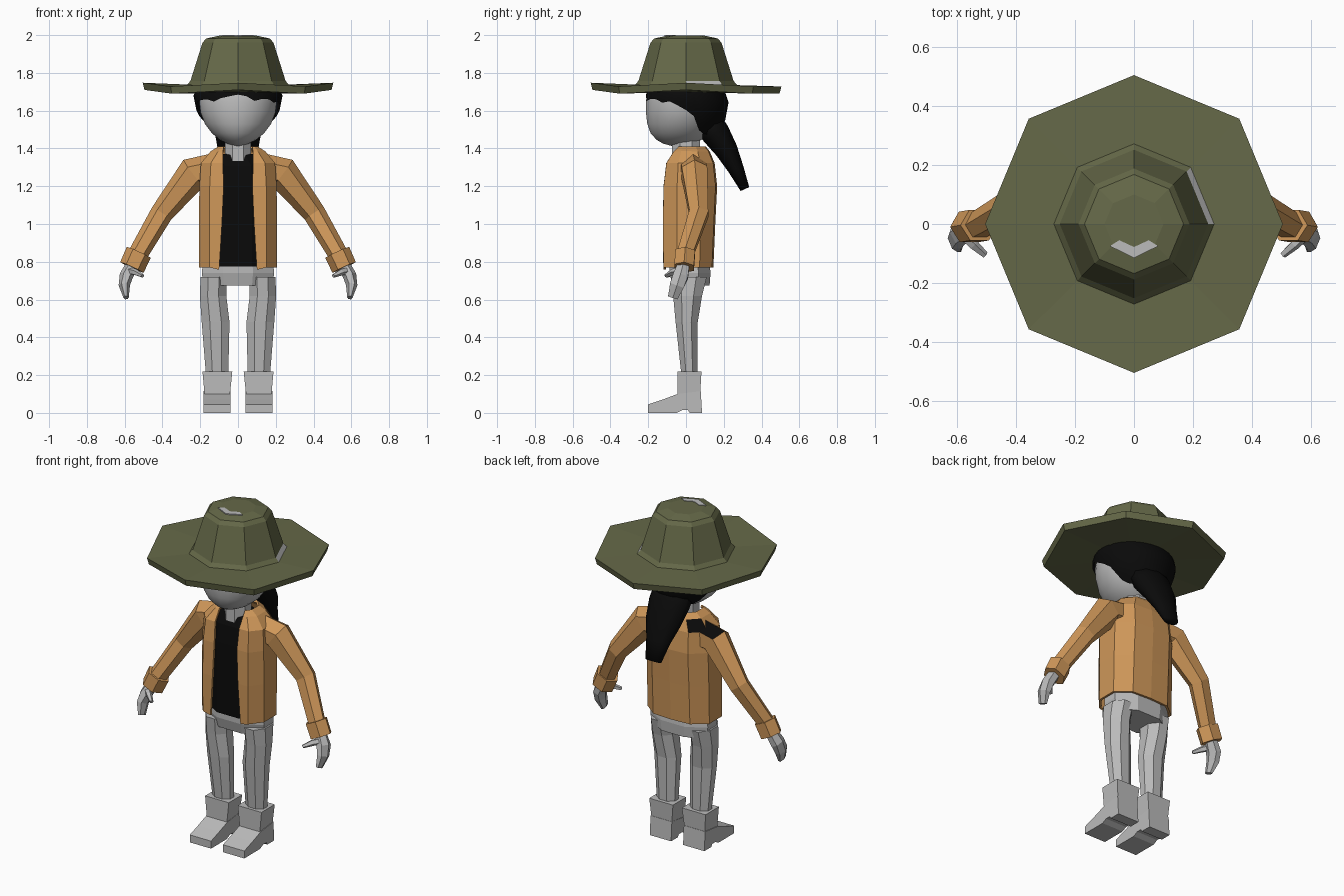
import bpy, bmesh, math
from mathutils import Vector

if "Cube" in bpy.data.objects:
    bpy.data.objects.remove(bpy.data.objects["Cube"])


def material(name, rgb):
    m = bpy.data.materials.new(name)
    m.diffuse_color = (*rgb, 1)
    m.use_nodes = True
    m.node_tree.nodes["Principled BSDF"].inputs["Base Color"].default_value = m.diffuse_color
    return m


GREY = material("plain grey", (0.5, 0.5, 0.5))
BLACK = material("black", (0.003, 0.003, 0.003))
ORANGE = material("orange tan", (0.62, 0.31, 0.1))
OLIVE = material("olive green", (0.13, 0.14, 0.065))


def build(name, verts, faces, mats, smooth=False):
    me = bpy.data.meshes.new(name)
    me.from_pydata([tuple(v) for v in verts], [], faces)
    bm = bmesh.new()
    bm.from_mesh(me)
    bmesh.ops.remove_doubles(bm, verts=bm.verts, dist=1e-5)
    bmesh.ops.recalc_face_normals(bm, faces=bm.faces)
    bm.to_mesh(me)
    bm.free()
    for m in mats:
        me.materials.append(m)
    for p in me.polygons:
        p.use_smooth = smooth
    ob = bpy.data.objects.new(name, me)
    bpy.context.collection.objects.link(ob)
    return ob


def loft(name, rings, mats, cap=True, closed=True, smooth=False):
    """Skin a list of equally long point rings."""
    n = len(rings[0])
    faces = [(i * n + j, i * n + (j + 1) % n, (i + 1) * n + (j + 1) % n, (i + 1) * n + j)
             for i in range(len(rings) - 1) for j in range(n if closed else n - 1)]
    if cap:
        faces += [tuple(range(n)), tuple(range((len(rings) - 1) * n, len(rings) * n))]
    return build(name, [v for r in rings for v in r], faces, mats, smooth)


def flat_ring(z, x0, x1, y0, y1, n=8):
    """Horizontal ring whose flats touch the given extents."""
    k = 1 / math.cos(math.pi / n)
    return [((x0 + x1) / 2 + k * (x1 - x0) / 2 * math.cos((j + .5) * math.tau / n),
             (y0 + y1) / 2 + k * (y1 - y0) / 2 * math.sin((j + .5) * math.tau / n), z)
            for j in range(n)]


def tube(name, path, mats, s=1, n=6, axis=(0, 1, 0), smooth=False):
    """Tube along (x, y, z, thickness, width) points; width runs along axis."""
    pts = [Vector((p[0] * s, p[1], p[2])) for p in path]
    rings = []
    for i, p in enumerate(path):
        d = (pts[min(i + 1, len(pts) - 1)] - pts[max(i - 1, 0)]).normalized()
        v = Vector(axis)
        v = (v - d * v.dot(d)).normalized()
        w = d.cross(v)
        rings.append([pts[i] + w * p[3] * math.cos(a) + v * p[4] * math.sin(a)
                      for a in (j * math.tau / n for j in range(n))])
    return loft(name, rings, mats, smooth=smooth)


# Hat: eight-sided turned profile with a gently waved brim
def hat_ring(r, z):
    ring = []
    for j in range(8):
        a = j * math.tau / 8
        drop = 0.02 if r > 0.4 and (j % 2 or j == 2) else 0
        ring.append((r * math.cos(a), r * math.sin(a), z - drop))
    return ring


profile = [(0.22, 1.70), (0.495, 1.71), (0.505, 1.748), (0.272, 1.735), (0.252, 1.757),
           (0.188, 1.96), (0.168, 1.982), (0.1, 1.997)]
hat = loft("hat", [hat_ring(r, z) for r, z in profile], [OLIVE, GREY])
for p in hat.data.polygons:
    c = p.center
    if 1.735 < c.z < 1.757 and 0.2 < math.hypot(c.x, c.y) < 0.27 and 0 < math.atan2(c.y, c.x) < 0.78:
        p.material_index = 1
# Pale mark on the crown
mark = [(-.082, -.075), (-.05, -.055), (0, -.078), (.05, -.055), (.082, -.075), (0, -.115)]
loft("hat_mark", [[(x, y, z) for x, y in mark] for z in (1.993, 2.0)], [GREY])

# Head and neck
head = [(1.80, .14, -.13, .13), (1.72, .2, -.2, .18), (1.65, .205, -.212, .18),
        (1.59, .198, -.212, .17), (1.53, .175, -.205, .15), (1.48, .138, -.187, .12),
        (1.445, .095, -.155, .08), (1.425, .055, -.12, .05), (1.412, .02, -.07, .0)]
loft("head", [flat_ring(z, -r, r, a, b, 24) for z, r, a, b in head], [GREY], smooth=True)
loft("neck", [flat_ring(z, -.07, .07, -.075, .075) for z in (1.3, 1.5)], [GREY])

# Hair: a shell whose lower edge depends on the direction (front = 0 degrees)
def interp(x, table):
    for (x0, y0), (x1, y1) in zip(table, table[1:]):
        if x <= x1:
            return y0 + (y1 - y0) * max(0, (x - x0) / (x1 - x0))
    return table[-1][1]


edge = [(0, 1.685), (25, 1.665), (65, 1.655), (85, 1.615), (100, 1.58), (115, 1.48), (180, 1.46)]
width = [(1.46, .12), (1.55, .2), (1.6, .22), (1.68, .236), (1.78, .19)]
back = [(1.46, .15), (1.53, .2), (1.65, .222), (1.78, .17)]
hair = []
for t in range(8):
    ring = []
    for j in range(32):
        a = j * math.tau / 32
        low = interp(math.degrees(min(a, math.tau - a)), edge)
        if j in (2, 5, 29):
            low -= 0.015
        z = 1.78 + (low - 1.78) * t / 7
        ring.append((interp(z, width) * math.sin(a), -interp(z, back) * math.cos(a) * 1.02, z))
    hair.append(ring)
loft("hair", hair, [BLACK], cap=False, smooth=True)
tube("ponytail", [(0, .10, 1.56, .08, .12), (0, .16, 1.475, .075, .125), (0, .215, 1.39, .06, .11),
                  (0, .265, 1.29, .042, .075), (0, .312, 1.185, .025, .05)],
     [BLACK], n=10, axis=(1, 0, 0), smooth=True)

# Jacket body: open-fronted shell, (z, half width, front y, back y, half gap)
rows = [(.77, .2, -.113, .138, .1), (1.0, .2, -.116, .148, .085), (1.2, .198, -.112, .158, .076),
        (1.32, .19, -.098, .145, .08), (1.38, .14, -.06, .12, .08), (1.405, .1, -.035, .1, .075)]
rings = []
for z, w, yf, yb, g in rows:
    half = [(g, yf, z - (.012 if z < .8 else 0)), (max(.74 * w, g + .01), yf, z), (w, yf * .4, z),
            (w, yb * .5, z), (.6 * w, yb * .95, z), (0, yb, z)]
    rings.append(half + [(-x, y, h) for x, y, h in reversed(half[:-1])])
jacket = loft("jacket", rings, [ORANGE, BLACK], cap=False, closed=False)
for p in jacket.data.polygons:
    c = p.center
    if -.17 < c.x < -.08 and c.y > .07 and 1.33 < c.z < 1.39:
        p.material_index = 1
solid = jacket.modifiers.new("thickness", 'SOLIDIFY')
solid.thickness = 0.014
solid.offset = 0

# Shirt
loft("shirt", [flat_ring(z, -w, w, a, b) for z, w, a, b in
               [(.775, .18, -.096, .12), (1.2, .18, -.096, .135), (1.31, .165, -.085, .12),
                (1.37, .09, -.06, .09)]], [BLACK])

# Trouser seat
loft("trouser_seat", [flat_ring(z, -w, w, a, b) for z, w, a, b in
                      [(.84, .18, -.09, .12), (.74, .192, -.088, .13), (.675, .18, -.07, .125)]], [GREY])

# Foot outline seen from the side (y, z)
sole = [(.085, 0), (.02, 0), (.01, .015), (-.02, .015), (-.05, 0), (-.2, 0), (-.2, .045),
        (-.12, .072), (-.045, .1), (.078, .115)]

for s, side in ((1, "right"), (-1, "left")):
    # Sleeve, cuff, hand and thumb
    sleeve = tube(f"sleeve_{side}", [(.1, .035, 1.29, .09, .075), (.235, .045, 1.27, .088, .078),
                                     (.405, .068, 1.055, .06, .058), (.53, -.005, .84, .052, .048)],
                  [ORANGE, BLACK], s)
    for p in sleeve.data.polygons:
        if s < 0 and abs(p.center.x) < .22 and p.normal.z > .2 and p.normal.y > .1:
            p.material_index = 1
    tube(f"cuff_{side}", [(.525, -.004, .85, .07, .06), (.562, -.01, .77, .068, .06)], [ORANGE], s)
    tube(f"hand_{side}", [(.555, -.01, .79, .034, .034), (.592, -.028, .725, .036, .046),
                          (.602, -.048, .675, .03, .044), (.592, -.07, .61, .014, .03)], [GREY], s)
    tube(f"thumb_{side}", [(.585, -.03, .755, .02, .02), (.545, -.07, .745, .018, .018),
                           (.505, -.105, .725, .01, .012)], [GREY], s, n=5)
    # Leg and boot
    def pair(rows, n):
        return [[(x * s, y, z) for x, y, z in flat_ring(*r, n)] for r in rows]
    loft(f"trouser_leg_{side}", pair([(.72, .06, .198, -.08, .11), (.62, .062, .202, -.068, .085),
                                      (.48, .045, .192, -.055, .062), (.18, .052, .168, -.022, .06)], 8),
         [GREY])
    loft(f"boot_shaft_{side}", pair([(.22, .03, .188, -.045, .082), (.085, .044, .176, -.045, .074)], 4),
         [GREY])
    loft(f"boot_foot_{side}", [[(x * s, y, z) for y, z in sole] for x in (.04, .182)], [GREY])
